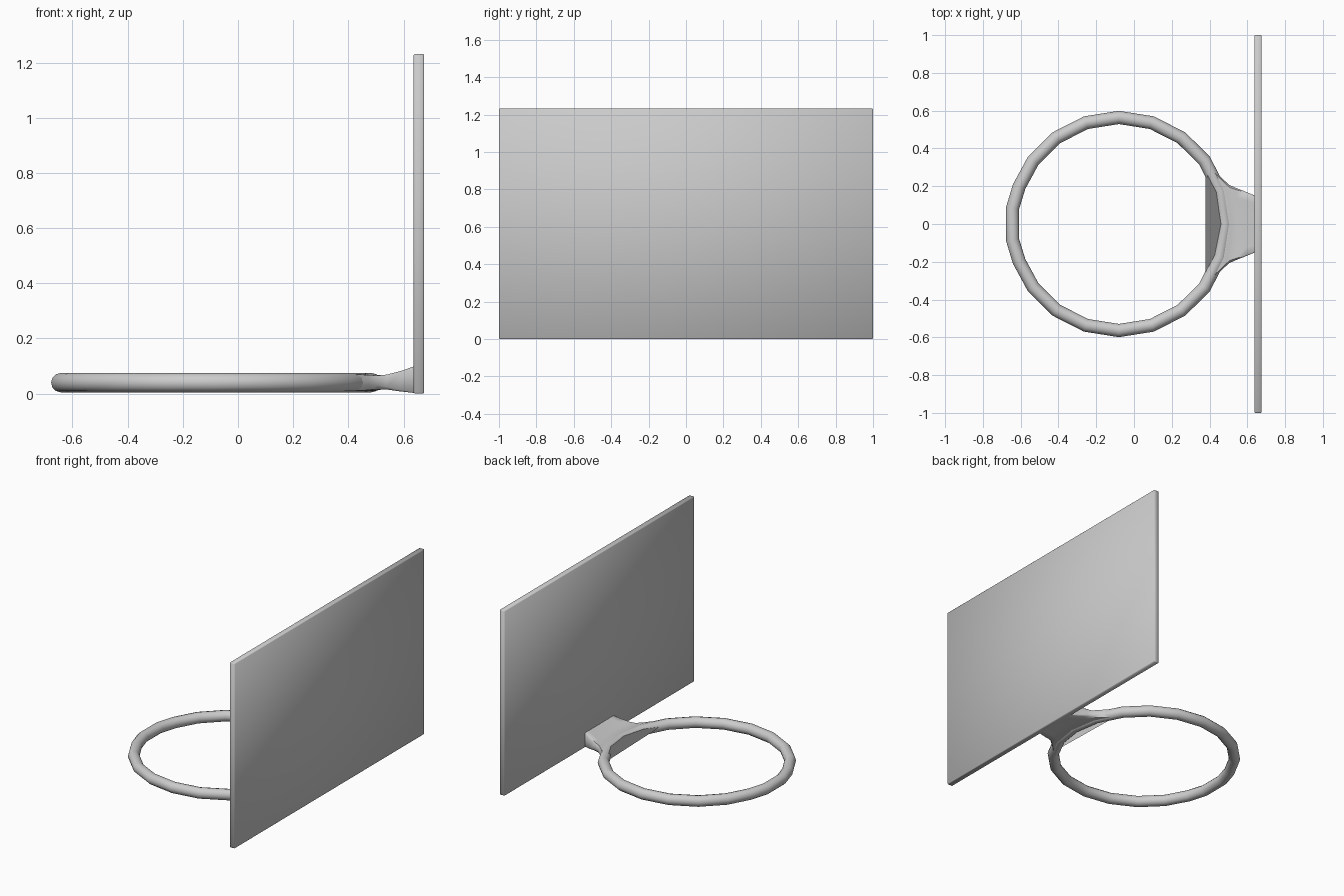
import bpy, bmesh
from math import sin, cos, sqrt, radians, pi

if "Cube" in bpy.data.objects:
    bpy.data.objects.remove(bpy.data.objects["Cube"])

RING_X, RING_R, TUBE_R, RING_Z = -0.08, 0.564, 0.035, 0.04


def make_object(name, bm, angle):
    bmesh.ops.recalc_face_normals(bm, faces=bm.faces)
    mesh = bpy.data.meshes.new(name)
    bm.to_mesh(mesh)
    bm.free()
    obj = bpy.data.objects.new(name, mesh)
    bpy.context.collection.objects.link(obj)
    bpy.ops.object.select_all(action='DESELECT')
    obj.select_set(True)
    bpy.context.view_layer.objects.active = obj
    bpy.ops.object.shade_smooth_by_angle(angle=radians(angle))
    return obj


def bridge(bm, a, b):
    n = len(a)
    for i in range(n):
        bm.faces.new((a[i], a[(i + 1) % n], b[(i + 1) % n], b[i]))


# Backboard: thin upright panel with slightly softened edges
bm = bmesh.new()
bmesh.ops.create_cube(bm, size=1)
for v in bm.verts:
    v.co = (0.656 + v.co.x * 0.038, v.co.y * 2, 0.616 + v.co.z * 1.232)
bmesh.ops.bevel(bm, geom=bm.edges[:], offset=0.004, segments=1, affect='EDGES')
make_object("backboard", bm, 60)

# Rim: round tube swept through a faceted circle, flattened at the far side
bm = bmesh.new()
half = [0, 18, 36.5, 54, 72, 90, 108, 126, 143.5, 159.5, 171.5]
angles = half + [360 - a for a in reversed(half[1:])]
loops = []
for a in map(radians, angles):
    loop = []
    stretch = 1.009 if cos(a) < -0.95 else 1.0
    for k in range(12):
        t = 2 * pi * k / 12
        r = RING_R * stretch + TUBE_R * cos(t)
        loop.append(bm.verts.new((RING_X + r * cos(a), r * sin(a),
                                  RING_Z + TUBE_R * sin(t))))
    loops.append(loop)
for i, loop in enumerate(loops):
    bridge(bm, loop, loops[(i + 1) % len(loops)])
make_object("rim", bm, 60)

# Bracket: flared neck lofted from the rim arc to the board
# rows: blend towards board, half width, low z, high z, corner softness
rows = [(0.0, 0.33, 0.012, 0.068, 0.020),
        (0.10, 0.27, 0.011, 0.069, 0.020),
        (0.19, 0.235, 0.014, 0.067, 0.018),
        (0.30, 0.207, 0.016, 0.066, 0.014),
        (0.45, 0.192, 0.015, 0.069, 0.010),
        (0.70, 0.172, 0.008, 0.082, 0.006),
        (1.0, 0.148, 0.002, 0.101, 0.003)]
steps = 8
bm = bmesh.new()
loops = []
for t, w, lo, hi, c in rows:
    flat = [(w - c) * (2 * i / steps - 1) for i in range(steps + 1)]
    section = [(y, hi) for y in flat] + [(w, hi - c), (w, lo + c)]
    section += [(y, lo) for y in reversed(flat)] + [(-w, lo + c), (-w, hi - c)]
    loop = []
    for y, z in section:
        arc = RING_X + sqrt(RING_R ** 2 - y * y)
        loop.append(bm.verts.new((arc + (0.645 - arc) * t, y, z)))
    loops.append(loop)
for a, b in zip(loops, loops[1:]):
    bridge(bm, a, b)
for end in (loops[0], loops[-1]):
    bm.faces.new(end)
make_object("bracket", bm, 50)
